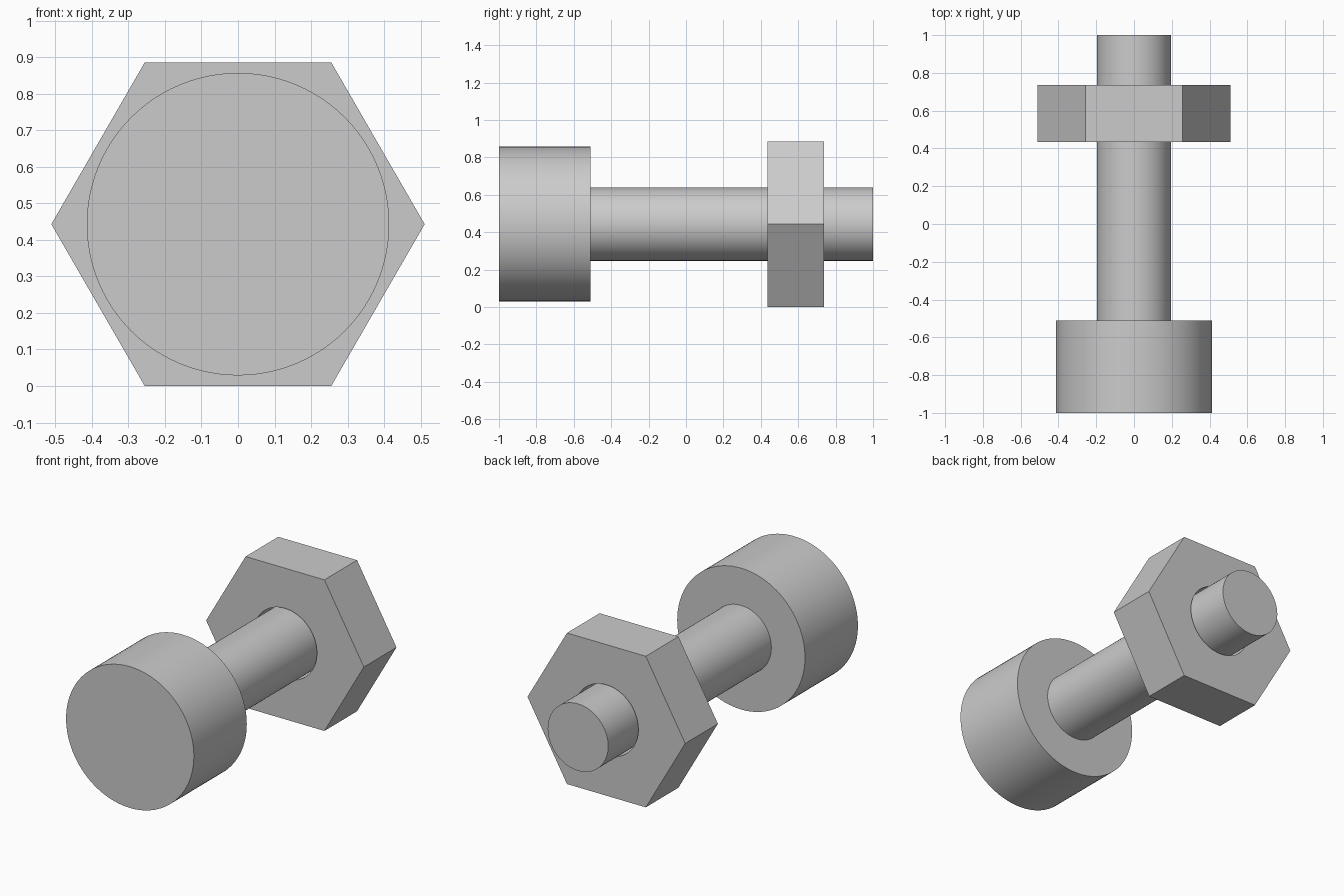
import bpy, bmesh, math
from mathutils import Matrix, Vector

cube = bpy.data.objects.get("Cube")
if cube:
    bpy.data.objects.remove(cube, do_unlink=True)

AXIS_Z = 0.443
steel = bpy.data.materials.new("grey steel")
steel.use_nodes = True
steel.diffuse_color = (0.6, 0.6, 0.6, 1)
steel.node_tree.nodes["Principled BSDF"].inputs["Base Color"].default_value = steel.diffuse_color


def ring(bm, radius, sides):
    """Closed loop of edges around the bolt axis, with a corner on +x."""
    angles = [2 * math.pi * i / sides for i in range(sides)]
    verts = [bm.verts.new((radius * math.cos(a), 0, radius * math.sin(a))) for a in angles]
    return [bm.edges.new((v, verts[i - 1])) for i, v in enumerate(verts)]


def prism(name, y0, y1, radius, sides, hole=None):
    """Prism along y from y0 to y1, with an optional round bore."""
    bm = bmesh.new()
    edges = ring(bm, radius, sides)
    if hole:
        edges += ring(bm, hole, 96)
        bmesh.ops.triangle_fill(bm, edges=edges, use_beauty=True)
    else:
        bmesh.ops.contextual_create(bm, geom=edges)
    made = bmesh.ops.extrude_face_region(bm, geom=bm.faces[:], use_keep_orig=True)
    moved = [g for g in made["geom"] if isinstance(g, bmesh.types.BMVert)]
    bmesh.ops.translate(bm, verts=moved, vec=Vector((0, y1 - y0, 0)))
    bmesh.ops.transform(bm, matrix=Matrix.Translation((0, y0, AXIS_Z)), verts=bm.verts[:])
    bmesh.ops.recalc_face_normals(bm, faces=bm.faces[:])
    mesh = bpy.data.meshes.new(name)
    bm.to_mesh(mesh)
    bm.free()
    mesh.materials.append(steel)
    obj = bpy.data.objects.new(name, mesh)
    bpy.context.collection.objects.link(obj)
    bpy.ops.object.select_all(action="DESELECT")
    obj.select_set(True)
    bpy.context.view_layer.objects.active = obj
    bpy.ops.object.shade_smooth_by_angle(angle=math.radians(30))
    return obj


# Round head, plain shank and a loose hexagonal nut
prism("bolt_head", -1, -0.51, 0.414, 96)
prism("bolt_shank", -0.52, 1, 0.196, 96)
prism("hex_nut", 0.435, 0.737, 0.511, 6, hole=0.207)
